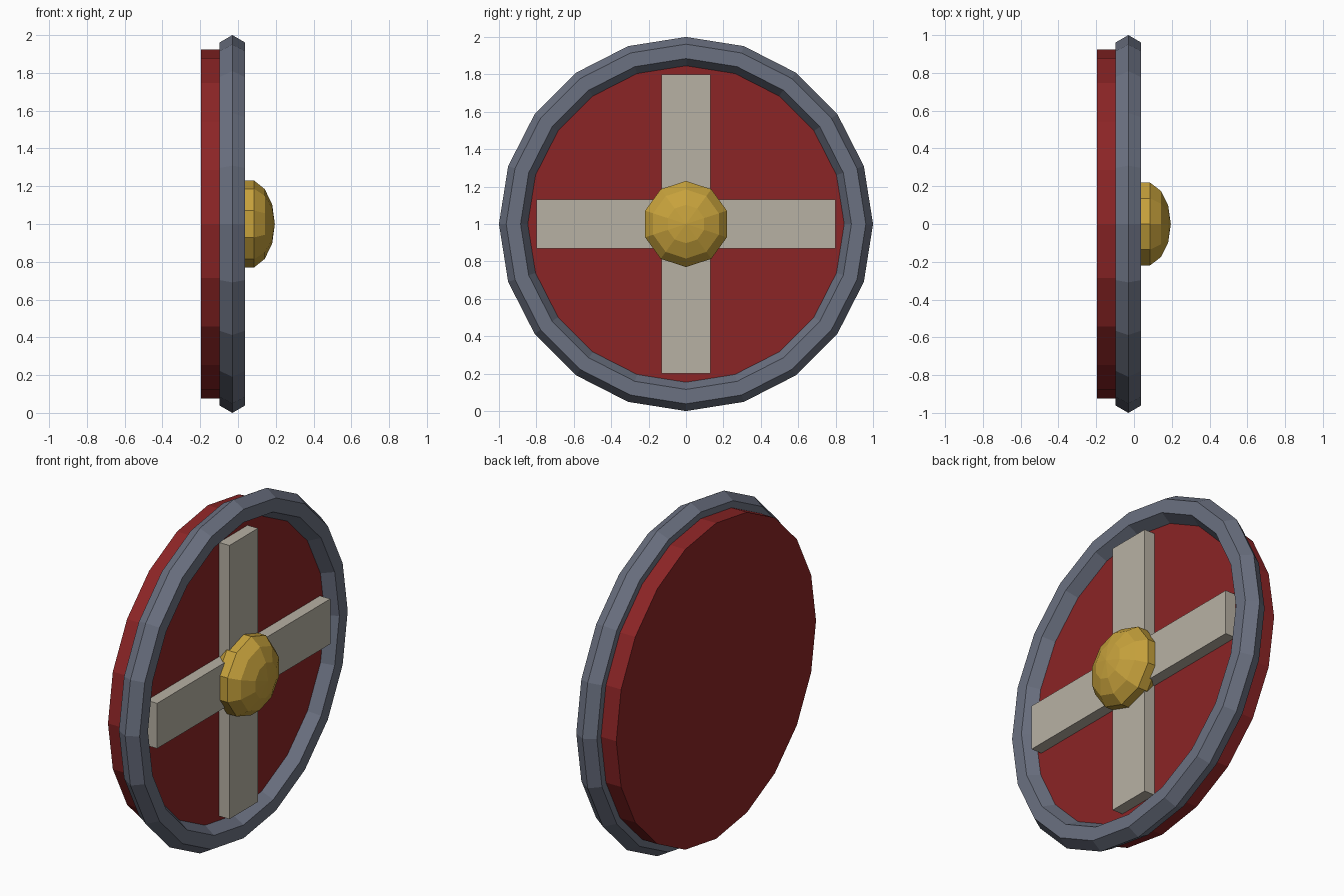
import bpy, bmesh
from math import sin, cos, pi, radians

cube = bpy.data.objects.get("Cube")
if cube:
    bpy.data.objects.remove(cube, do_unlink=True)

CENTRE = (0, 0, 1)


def material(name, rgb):
    mat = bpy.data.materials.new(name)
    mat.use_nodes = True
    mat.diffuse_color = (*rgb, 1)
    mat.node_tree.nodes["Principled BSDF"].inputs["Base Color"].default_value = (*rgb, 1)
    return mat


red = material("red paint", (0.26, 0.018, 0.019))
steel = material("blue grey steel", (0.147, 0.165, 0.22))
pale = material("pale wood", (0.475, 0.44, 0.37))
gold = material("gold", (0.57, 0.36, 0.045))


def add_object(name, bm, mat):
    bmesh.ops.remove_doubles(bm, verts=bm.verts[:], dist=1e-5)
    bmesh.ops.recalc_face_normals(bm, faces=bm.faces[:])
    mesh = bpy.data.meshes.new(name)
    bm.to_mesh(mesh)
    bm.free()
    mesh.materials.append(mat)
    obj = bpy.data.objects.new(name, mesh)
    obj.location = CENTRE
    bpy.context.collection.objects.link(obj)
    return obj


def lathe(name, profile, sides, mat, closed=False):
    """Spin (x, radius) points around the x axis, with a corner at the top."""
    bm = bmesh.new()
    rings = []
    for i in range(sides):
        a = 2 * pi * i / sides
        rings.append([bm.verts.new((x, r * sin(a), r * cos(a))) for x, r in profile])
    count = len(profile)
    for i in range(sides):
        this, following = rings[i], rings[(i + 1) % sides]
        for j in range(count if closed else count - 1):
            k = (j + 1) % count
            bm.faces.new((this[j], this[k], following[k], following[j]))
    return add_object(name, bm, mat)


def box(name, low, high, mat):
    bm = bmesh.new()
    bmesh.ops.create_cube(bm, size=1)
    for v in bm.verts:
        v.co = [lo if c < 0 else hi for c, lo, hi in zip(v.co, low, high)]
    return add_object(name, bm, mat)


# Round board
BACK, FACE = -0.195, -0.03
lathe("board", [(BACK, 0), (BACK, 0.923), (FACE, 0.923), (FACE, 0)], 20, red)

# Rim with a six-sided section
section = [radians(60 * k) for k in range(6)]
lathe("rim", [(FACE + 0.077 * sin(t), 0.923 + 0.077 * cos(t)) for t in section],
      20, steel, closed=True)

# Cross of raised bars
W, L, FRONT = 0.132, 0.8, 0.037
box("upright_bar", (FACE - 0.02, -W, -L), (FRONT, W, L), pale)
box("right_arm", (FACE - 0.02, -L, -W), (FRONT, -W, W), pale)
box("left_arm", (FACE - 0.02, W, -W), (FRONT, L, W), pale)

# Flattened faceted boss
arc = [pi * k / 7 for k in range(8)]
lathe("boss", [(0.054 + 0.141 * cos(t), 0.236 * sin(t)) for t in arc], 10, gold)
